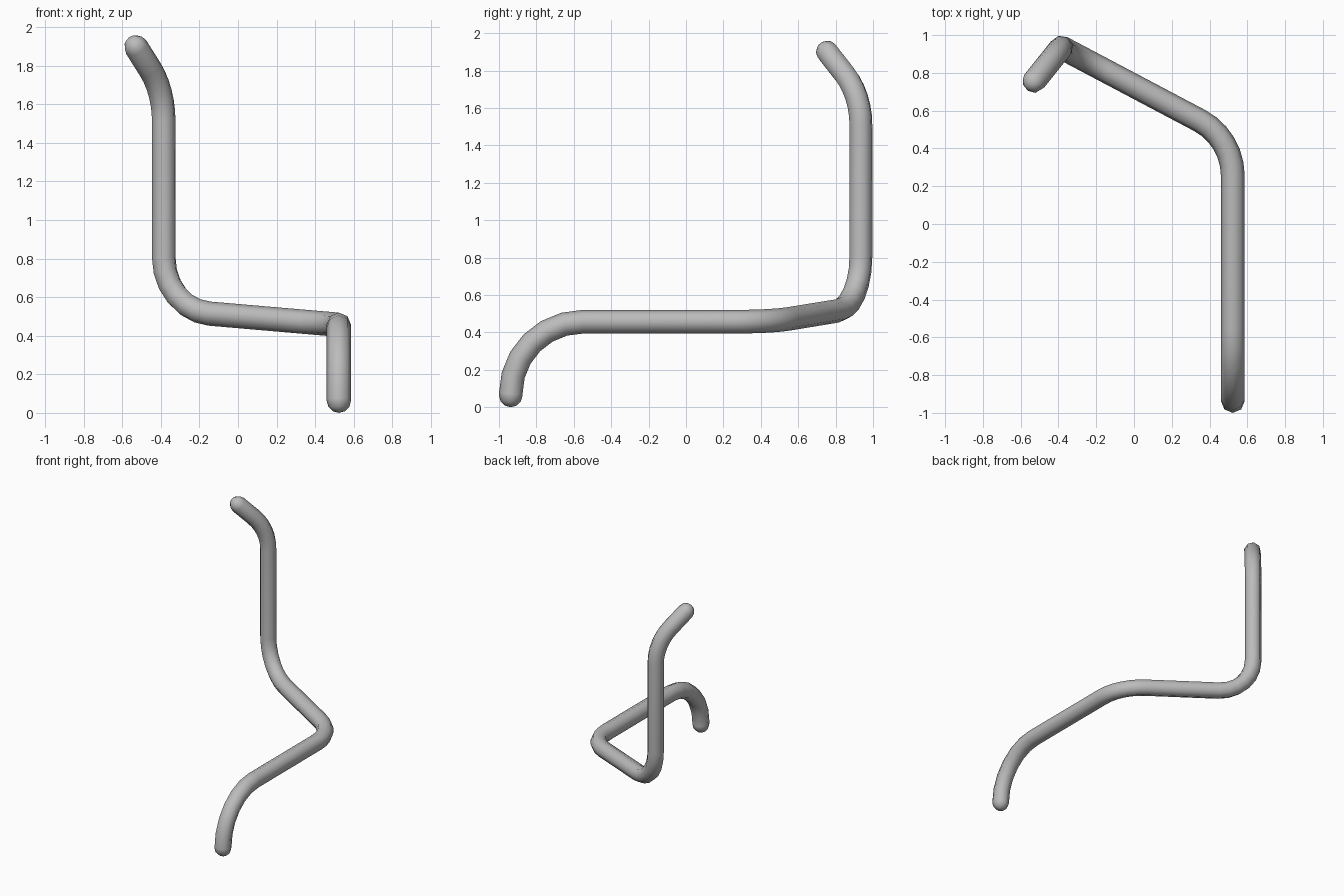
import bpy, bmesh, math
from mathutils import Vector

cube = bpy.data.objects.get("Cube")
if cube:
    bpy.data.objects.remove(cube)

RADIUS = 0.063
SIDES = 8

grey = bpy.data.materials.new("plain grey")
grey.use_nodes = True
grey.diffuse_color = (0.5, 0.5, 0.5, 1)
grey.node_tree.nodes["Principled BSDF"].inputs["Base Color"].default_value = (0.5, 0.5, 0.5, 1)

# Corners of the bent rod, with the distance from each corner where its bend starts
corners = [
    ((0.523, -0.937, 0.063), 0),
    ((0.523, -0.937, 0.457), 0.385),
    ((0.523, 0.455, 0.457), 0.2),
    ((-0.385, 0.935, 0.535), 0.27),
    ((-0.385, 0.935, 1.67), 0.16),
    ((-0.528, 0.757, 1.897), 0),
]


def bend(before, corner, after, reach, steps=6):
    """Points of a circular arc that rounds one corner."""
    a, b = (before - corner).normalized(), (after - corner).normalized()
    half = a.angle(b) / 2
    middle = (a + b).normalized()
    radius = reach * math.tan(half)
    centre = corner + middle * (reach / math.cos(half))
    side = (a - b).normalized()
    sweep = math.pi / 2 - half
    angles = [sweep * (1 - 2 * i / steps) for i in range(steps + 1)]
    return [centre + radius * (side * math.sin(t) - middle * math.cos(t)) for t in angles]


points = [Vector(c) for c, _ in corners]
path = [points[0]]
for i in range(1, len(points) - 1):
    path += bend(points[i - 1], points[i], points[i + 1], corners[i][1])
path.append(points[-1])

# Stations along the rod: position, direction and radius, with a dome at each end
first = (path[1] - path[0]).normalized()
last = (path[-1] - path[-2]).normalized()
dome = [math.radians(a) for a in (60, 30)]
stations = [(path[0] - first * RADIUS * math.sin(a), first, RADIUS * math.cos(a)) for a in dome]
for i, p in enumerate(path):
    into = (p - path[i - 1]).normalized() if i else first
    out = (path[i + 1] - p).normalized() if i < len(path) - 1 else last
    stations.append((p, (into + out).normalized(), RADIUS))
stations += [(path[-1] + last * RADIUS * math.sin(a), last, RADIUS * math.cos(a)) for a in reversed(dome)]

# Sweep the round section along the stations without twisting it
bm = bmesh.new()
rings = []
normal, old = Vector((1, 0, 0)), first
for centre, direction, radius in stations:
    normal = old.rotation_difference(direction) @ normal
    normal = (normal - direction * normal.dot(direction)).normalized()
    other = direction.cross(normal)
    turns = [2 * math.pi * k / SIDES for k in range(SIDES)]
    rings.append([bm.verts.new(centre + radius * (normal * math.cos(t) + other * math.sin(t))) for t in turns])
    old = direction
for low, high in zip(rings, rings[1:]):
    for k in range(SIDES):
        n = (k + 1) % SIDES
        bm.faces.new((low[k], low[n], high[n], high[k]))

# Close the domes
tips = [(rings[0], path[0] - first * RADIUS), (rings[-1], path[-1] + last * RADIUS)]
for ring, tip_position in tips:
    tip = bm.verts.new(tip_position)
    for k in range(SIDES):
        bm.faces.new((ring[k], ring[(k + 1) % SIDES], tip))
bmesh.ops.recalc_face_normals(bm, faces=bm.faces)
for face in bm.faces:
    face.smooth = True

mesh = bpy.data.meshes.new("bent_rod")
bm.to_mesh(mesh)
bm.free()
mesh.materials.append(grey)
rod = bpy.data.objects.new("bent_rod", mesh)
bpy.context.collection.objects.link(rod)
